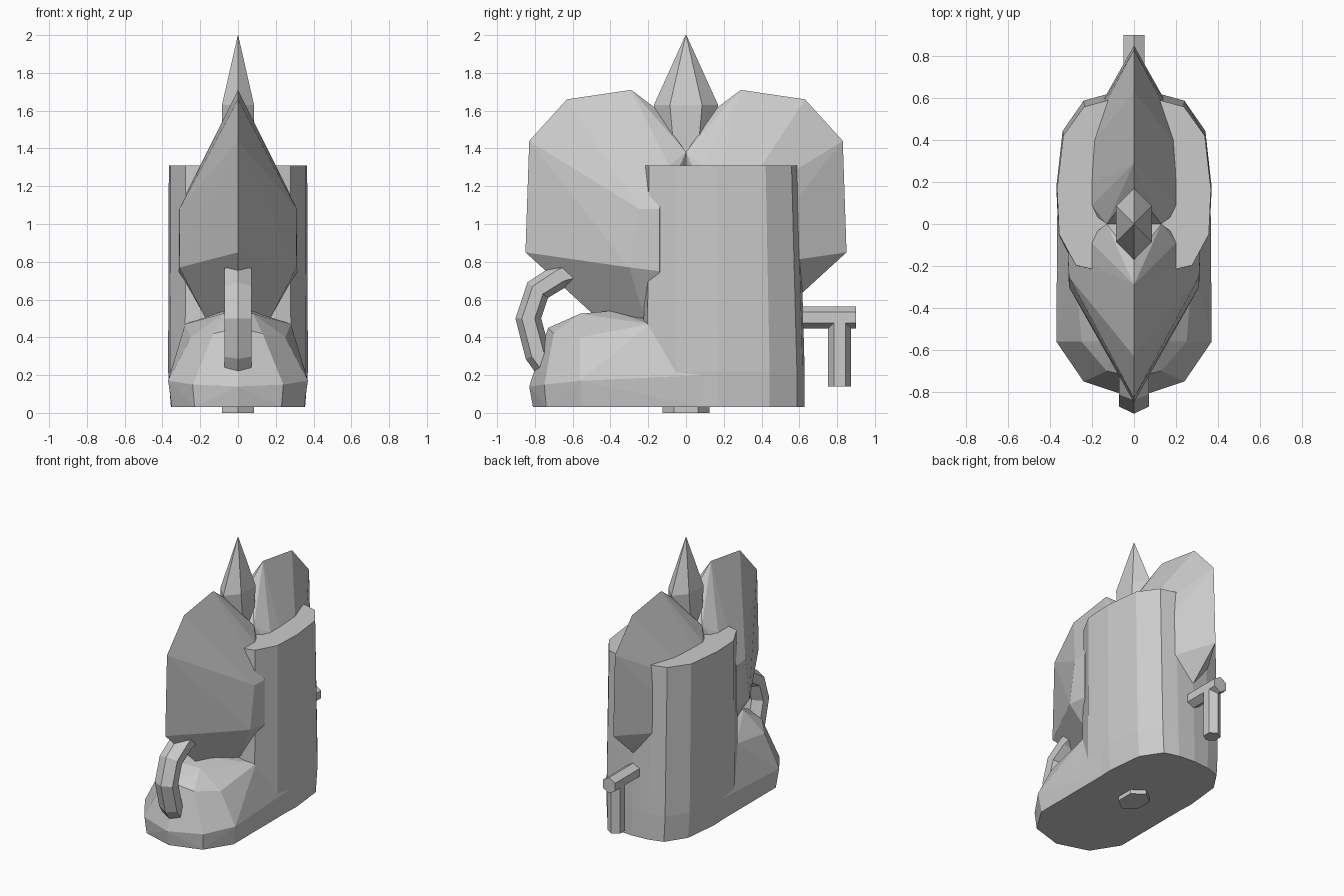
import bpy, bmesh
from math import sin, cos, pi
from mathutils import Vector

if "Cube" in bpy.data.objects:
    bpy.data.objects.remove(bpy.data.objects["Cube"])


def finish(name, bm):
    bmesh.ops.recalc_face_normals(bm, faces=bm.faces)
    me = bpy.data.meshes.new(name)
    bm.to_mesh(me)
    bm.free()
    ob = bpy.data.objects.new(name, me)
    bpy.context.collection.objects.link(ob)
    return ob


def hull(name, pts, flip_y=False):
    """Faceted convex body from half-side points, mirrored over x."""
    bm = bmesh.new()
    s = -1 if flip_y else 1
    for x, y, z in pts:
        bm.verts.new((x, y * s, z))
        if x > 0:
            bm.verts.new((-x, y * s, z))
    res = bmesh.ops.convex_hull(bm, input=bm.verts)
    bmesh.ops.delete(bm, geom=[v for v in bm.verts if not v.link_faces], context='VERTS')
    bmesh.ops.dissolve_limit(bm, angle_limit=0.03, verts=bm.verts, edges=bm.edges)
    return finish(name, bm)


def loft(name, rings):
    bm = bmesh.new()
    vs = [[bm.verts.new(p) for p in r] for r in rings]
    n = len(vs[0])
    for a, b in zip(vs, vs[1:]):
        for i in range(n):
            j = (i + 1) % n
            bm.faces.new((a[i], a[j], b[j], b[i]))
    bm.faces.new(vs[0])
    bm.faces.new(vs[-1])
    return finish(name, bm)


def tube(name, path, rx, r):
    """Six-sided tube along a (y, z) path, corner facing outward."""
    pts = [Vector((0, y, z)) for y, z in path]
    rings = []
    for i, p in enumerate(pts):
        t = (pts[min(i + 1, len(pts) - 1)] - pts[max(i - 1, 0)]).normalized()
        n = Vector((0, -t.z, t.y))
        rings.append([p + n * (r * cos(k * pi / 3))
                      + Vector((rx / cos(pi / 6) * sin(k * pi / 3), 0, 0)) for k in range(6)])
    return loft(name, rings)


# tall shaft
half = [(0.13, 0.6), (0.24, 0.57), (0.34, 0.43), (0.37, 0.17),
        (0.36, -0.05), (0.28, -0.2), (0.2, -0.22)]
outline = [(0, 0.61)] + half + [(-x, y) for x, y in reversed(half)]
loft("boot_shaft", [[(x * s, y * t, z) for x, y in outline]
                    for z, s, t in ((0.03, 0.96, 1.03), (0.22, 1.0, 1.03), (1.31, 0.99, 0.98))])

# toe
hull("boot_toe", [
    (0.35, 0.1, 0.03), (0.35, -0.55, 0.03), (0.23, -0.74, 0.03), (0, -0.81, 0.03),
    (0.365, 0.1, 0.2), (0.37, -0.56, 0.17), (0.24, -0.75, 0.15), (0, -0.83, 0.14),
    (0, -0.78, 0.3), (0.13, -0.7, 0.42), (0, -0.73, 0.45), (0.25, -0.56, 0.4),
    (0.08, -0.56, 0.525), (0.07, -0.4, 0.54), (0.28, -0.19, 0.47), (0.1, -0.19, 0.5)])

# keeled leaves, front and back
leaf = [
    (0, -0.29, 1.71), (0, -0.63, 1.66), (0, -0.83, 1.44), (0, -0.85, 0.85), (0, -0.5, 0.53),
    (0, -0.17, 1.62), (0.13, 0, 1.38), (0.2, -0.09, 1.31), (0.26, -0.2, 1.18),
    (0.31, -0.25, 1.08), (0.315, -0.14, 1.08), (0.31, -0.3, 0.77), (0.315, -0.14, 0.75),
    (0.17, -0.22, 0.5), (0.1, -0.05, 0.5)]
hull("front_leaf", leaf)
hull("back_leaf", leaf, True)

# central pointed core running through to the base
loft("centre_spike", [[(0.085 * s * sin(k * pi / 3) / sin(pi / 3), t * cos(k * pi / 3), z)
                       for k in range(6)]
                      for z, s, t in ((0, 1, 0.125), (1.4, 1, 0.13), (1.63, 1, 0.17), (2, 0.01, 0.002))])

# curved front handle
tube("front_handle", [(-0.55, 0.76), (-0.66, 0.73), (-0.785, 0.65),
                      (-0.835, 0.5), (-0.785, 0.31), (-0.74, 0.25)], 0.072, 0.068)

# rear spout
tube("rear_spout", [(0.5, 0.505), (0.9, 0.505)], 0.05, 0.058)
tube("spout_drop", [(0.813, 0.5), (0.813, 0.14)], 0.05, 0.061)
